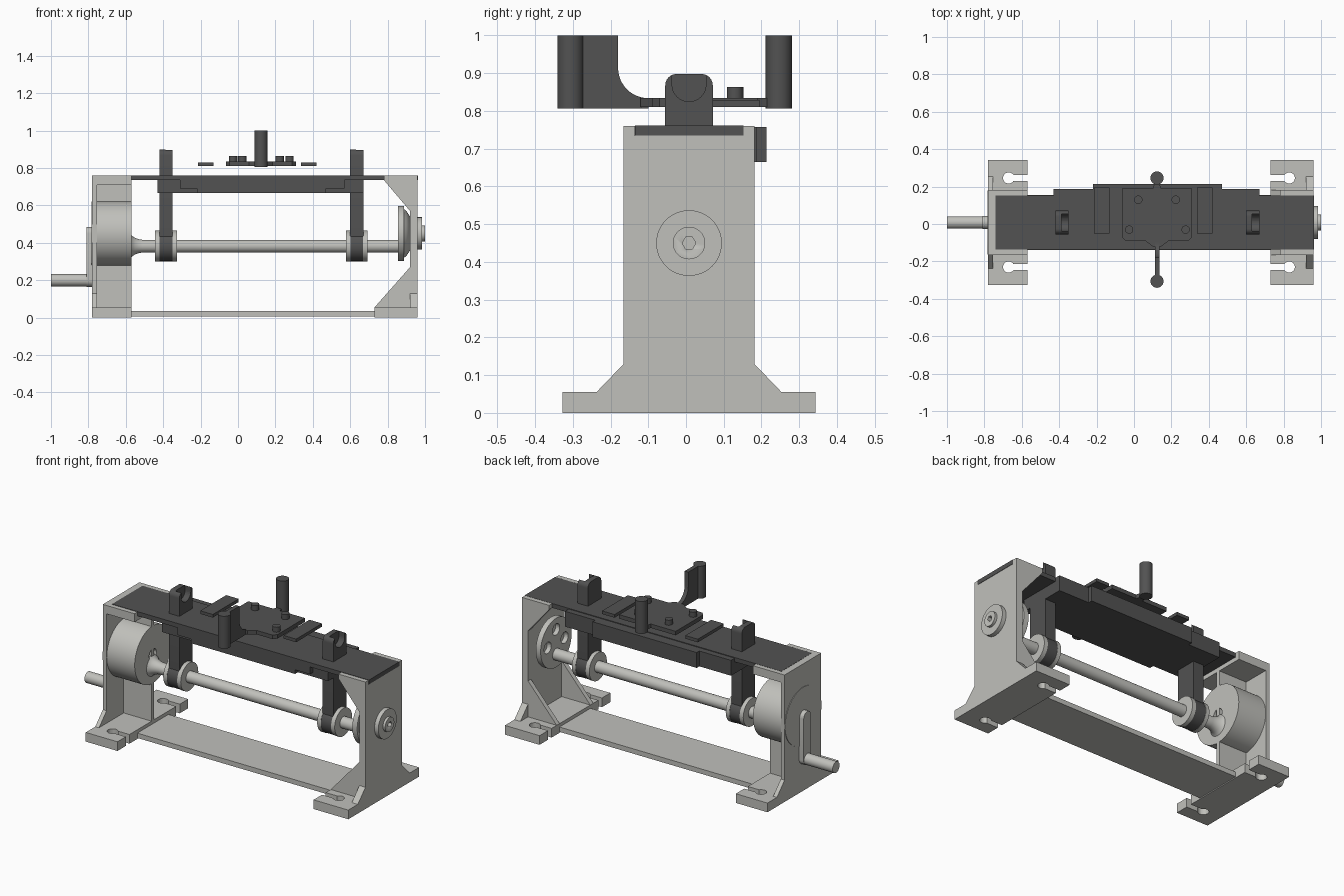
import bpy, bmesh, math
from mathutils import Vector

if "Cube" in bpy.data.objects:
    bpy.data.objects.remove(bpy.data.objects["Cube"])

CY = 0.008    # centre line in y
AXIS_Z = 0.45  # drum axis height
SHAFT_Z = 0.382


def material(name, rgb):
    m = bpy.data.materials.new(name)
    m.diffuse_color = (*rgb, 1)
    m.use_nodes = True
    m.node_tree.nodes["Principled BSDF"].inputs["Base Color"].default_value = m.diffuse_color
    return m


LIGHT = material("light grey", (0.53, 0.53, 0.50))
DARK = material("dark grey", (0.085, 0.085, 0.085))


def finish(bm, name, mat, smooth=False):
    bmesh.ops.recalc_face_normals(bm, faces=bm.faces)
    me = bpy.data.meshes.new(name)
    bm.to_mesh(me)
    bm.free()
    ob = bpy.data.objects.new(name, me)
    bpy.context.collection.objects.link(ob)
    me.materials.append(mat)
    if smooth:
        bpy.ops.object.select_all(action='DESELECT')
        ob.select_set(True)
        bpy.context.view_layer.objects.active = ob
        bpy.ops.object.shade_smooth_by_angle(angle=math.radians(35))
    return ob


def prism(name, pts, axis, lo, hi, mat, smooth=False):
    """Extrude a 2D outline along an axis; outline uses the other two axes in order."""
    bm = bmesh.new()
    def place(p, d):
        c = list(p)
        c.insert('xyz'.index(axis), d)
        return bm.verts.new(c)
    a = [place(p, lo) for p in pts]
    b = [place(p, hi) for p in pts]
    n = len(pts)
    bm.faces.new(a)
    bm.faces.new(b)
    for i in range(n):
        bm.faces.new((a[i], a[(i + 1) % n], b[(i + 1) % n], b[i]))
    return finish(bm, name, mat, smooth)


def box(name, x0, x1, y0, y1, z0, z1, mat):
    return prism(name, [(x0, y0), (x1, y0), (x1, y1), (x0, y1)], 'z', z0, z1, mat)


def arc(cx, cy, r, a0, a1, n=12):
    return [(cx + r * math.cos(math.radians(a0 + (a1 - a0) * i / n)),
             cy + r * math.sin(math.radians(a0 + (a1 - a0) * i / n))) for i in range(n + 1)]


def circle(cx, cy, r, n=40):
    return arc(cx, cy, r, 0, 360, n)[:-1]


def lathe_x(name, profile, z, mat, n=48):
    """Closed solid of (x, radius) rings turned about a line along x."""
    bm = bmesh.new()
    rings = [[bm.verts.new((x, p[0], p[1])) for p in circle(CY, z, r, n)] for x, r in profile]
    bm.faces.new(rings[0])
    bm.faces.new(rings[-1])
    for a, b in zip(rings, rings[1:]):
        for i in range(n):
            bm.faces.new((a[i], a[(i + 1) % n], b[(i + 1) % n], b[i]))
    return finish(bm, name, mat, True)


def cut(ob, cutter):
    cutter.hide_render = True
    cutter.hide_viewport = True
    m = ob.modifiers.new("cut", 'BOOLEAN')
    m.operation = 'DIFFERENCE'
    m.object = cutter
    m.solver = 'EXACT'


# End stands: slotted foot and flared wall
def foot(name, outer, inner):
    s = 1 if inner > outer else -1
    pts = [(outer, CY - 0.335), (inner, CY - 0.335)]
    for side in (-1, 1):
        y = CY + side * 0.238
        ring = [(inner - s * 0.1 + s * px, y + py) for px, py in arc(0, 0, 0.03, -35, -325, 20)]
        pts += [(inner, y - 0.017)] + ring + [(inner, y + 0.017)]
    pts += [(inner, CY + 0.335), (outer, CY + 0.335)]
    prism(name, pts, 'z', 0, 0.055, LIGHT)


def wall(name, x0, x1):
    half = [(0.25, 0.05), (0.173, 0.13), (0.173, 0.735), (0.145, 0.735)]
    pts = [(CY + y, z) for y, z in half] + [(CY - y, z) for y, z in reversed(half)]
    prism(name, pts, 'x', x0, x1, LIGHT)


foot("left_foot", -0.78, -0.57)
foot("right_foot", 0.96, 0.73)
wall("left_wall", -0.78, -0.755)
wall("right_wall", 0.92, 0.96)
box("base_plate", -0.575, 0.735, CY - 0.147, CY + 0.147, 0.006, 0.035, LIGHT)

# Left stand: middle rib, top bracket and rails
box("left_rib", -0.76, -0.57, CY - 0.012, CY + 0.012, 0.05, 0.715, LIGHT)
box("left_bracket", -0.78, -0.57, CY - 0.173, CY + 0.173, 0.71, 0.735, LIGHT)
box("left_end_rail", -0.78, -0.74, CY - 0.173, CY + 0.173, 0.735, 0.76, LIGHT)
for side in (-1, 1):
    y0, y1 = sorted((CY + side * 0.145, CY + side * 0.173))
    box("left_side_rail", -0.74, -0.57, y0, y1, 0.735, 0.76, LIGHT)
    # Right stand: lower and upper gussets on both sides
    prism("lower_gusset", [(0.73, 0.055), (0.92, 0.055), (0.92, 0.27)], 'y', y0, y1, LIGHT)
    prism("upper_gusset", [(0.92, 0.57), (0.78, 0.735), (0.78, 0.76), (0.96, 0.76), (0.96, 0.735),
                           (0.92, 0.735)], 'y', y0, y1, LIGHT)

# Drum with centre hole, crank arm and handle
drum = lathe_x("drum", [(-0.783, 0.172), (-0.57, 0.172)], AXIS_Z, LIGHT, 64)
cut(drum, lathe_x("drum_hole_cutter", [(-0.63, 0.035), (-0.5, 0.035)], AXIS_Z, LIGHT, 24))
arm = arc(CY, 0.45, 0.035, 0, 180) + arc(CY, 0.2, 0.035, 180, 360)
prism("crank_arm", arm, 'x', -0.81, -0.78, LIGHT, True)
lathe_x("crank_handle", [(-1.0, 0.033), (-0.81, 0.033)], 0.2, LIGHT, 32)

# Eccentric shaft with flared root
lathe_x("shaft", [(-0.575, 0.066), (-0.565, 0.054), (-0.55, 0.044), (-0.53, 0.037), (-0.51, 0.034),
                  (0.87, 0.034)], SHAFT_Z, LIGHT, 32)

# Right wheel with holes, and outer bearing boss
wheel = lathe_x("wheel", [(0.855, 0.147), (0.887, 0.147)], AXIS_Z, LIGHT, 64)
for k in range(3):
    a = math.radians(90 * k)
    c = prism("wheel_hole_cutter", circle(CY + 0.08 * math.cos(a), AXIS_Z + 0.08 * math.sin(a), 0.034, 24),
              'x', 0.8, 0.95, LIGHT)
    cut(wheel, c)
lathe_x("wheel_back", [(0.882, 0.135), (0.90, 0.12), (0.92, 0.09)], AXIS_Z, LIGHT)
boss = lathe_x("bearing_boss", [(0.95, 0.087), (0.985, 0.087), (0.985, 0.043), (1.0, 0.043)],
               AXIS_Z, LIGHT)
cut(boss, lathe_x("hex_cutter", [(0.975, 0.018), (1.05, 0.018)], AXIS_Z, LIGHT, 6))

# Deck, hanging body and its wider middle
box("deck", -0.74, 0.962, -0.135, 0.153, 0.735, 0.761, DARK)
box("hanging_body", -0.43, 0.67, -0.105, 0.188, 0.665, 0.757, DARK)
box("hanging_middle", -0.22, 0.47, -0.132, 0.213, 0.665, 0.757, DARK)
for x in (-0.31, 0.47):
    box("front_block", x, x + 0.1, -0.132, 0.02, 0.69, 0.758, DARK)

# Rocker arms with collars on the shaft
for x in (-0.385, 0.635):
    pts = arc(CY + 0.033, 0.868, 0.03, 0, 90, 6) + arc(CY - 0.033, 0.868, 0.03, 90, 180, 6)
    pts += arc(CY, SHAFT_Z, 0.063, 180, 360, 20)
    rocker = prism("rocker_arm", pts, 'x', x - 0.035, x + 0.035, DARK, True)
    u = arc(CY, 0.87, 0.045, 180, 360, 16) + [(CY + 0.045, 0.95), (CY - 0.045, 0.95)]
    cut(rocker, prism("notch_cutter", u, 'x', x - 0.003, x + 0.06, DARK))
    lathe_x("arm_band", [(x - 0.034, 0.081), (x + 0.034, 0.081)], SHAFT_Z, DARK)
    for s in (-1, 1):
        c = x + s * 0.046
        lathe_x("collar", [(c - 0.012, 0.083), (c + 0.012, 0.083)], SHAFT_Z, LIGHT)

# Raised top plate, side bars and knobs
prism("top_plate", [(-0.065, -0.07), (-0.045, -0.09), (0.06, -0.09), (0.1, -0.12), (0.146, -0.12),
                    (0.185, -0.09), (0.29, -0.09), (0.31, -0.07), (0.31, 0.19), (0.145, 0.19),
                    (0.135, 0.22), (0.11, 0.22), (0.10, 0.19), (-0.065, 0.19)], 'z', 0.81, 0.834, DARK)
for x in (-0.215, 0.337):
    box("side_bar", x, x + 0.083, -0.05, 0.195, 0.81, 0.829, DARK)
for x, y in ((0.023, 0.13), (0.223, 0.13), (-0.026, -0.03), (0.276, -0.03)):
    prism("knob", circle(x, y, 0.022, 24), 'z', 0.83, 0.864, DARK, True)

# Upright grips and the curved web of the front one
for y in (-0.306, 0.246):
    prism("grip", circle(0.123, y, 0.035, 32), 'z', 0.806, 1.0, DARK, True)
web = [(-0.3, 0.806), (-0.1, 0.806), (-0.1, 0.834)] + arc(-0.1, 0.914, 0.08, 270, 180) + [(-0.18, 1.0), (-0.3, 1.0)]
bm_pts = [(y, z) for y, z in web]
bm = bmesh.new()
sides = [[bm.verts.new(Vector((x, y, z))) for y, z in bm_pts] for x in (0.111, 0.135)]
for f in sides:
    bm.faces.new(f)
for i in range(len(web)):
    j = (i + 1) % len(web)
    bm.faces.new((sides[0][i], sides[0][j], sides[1][j], sides[1][i]))
finish(bm, "grip_web", DARK, True)
